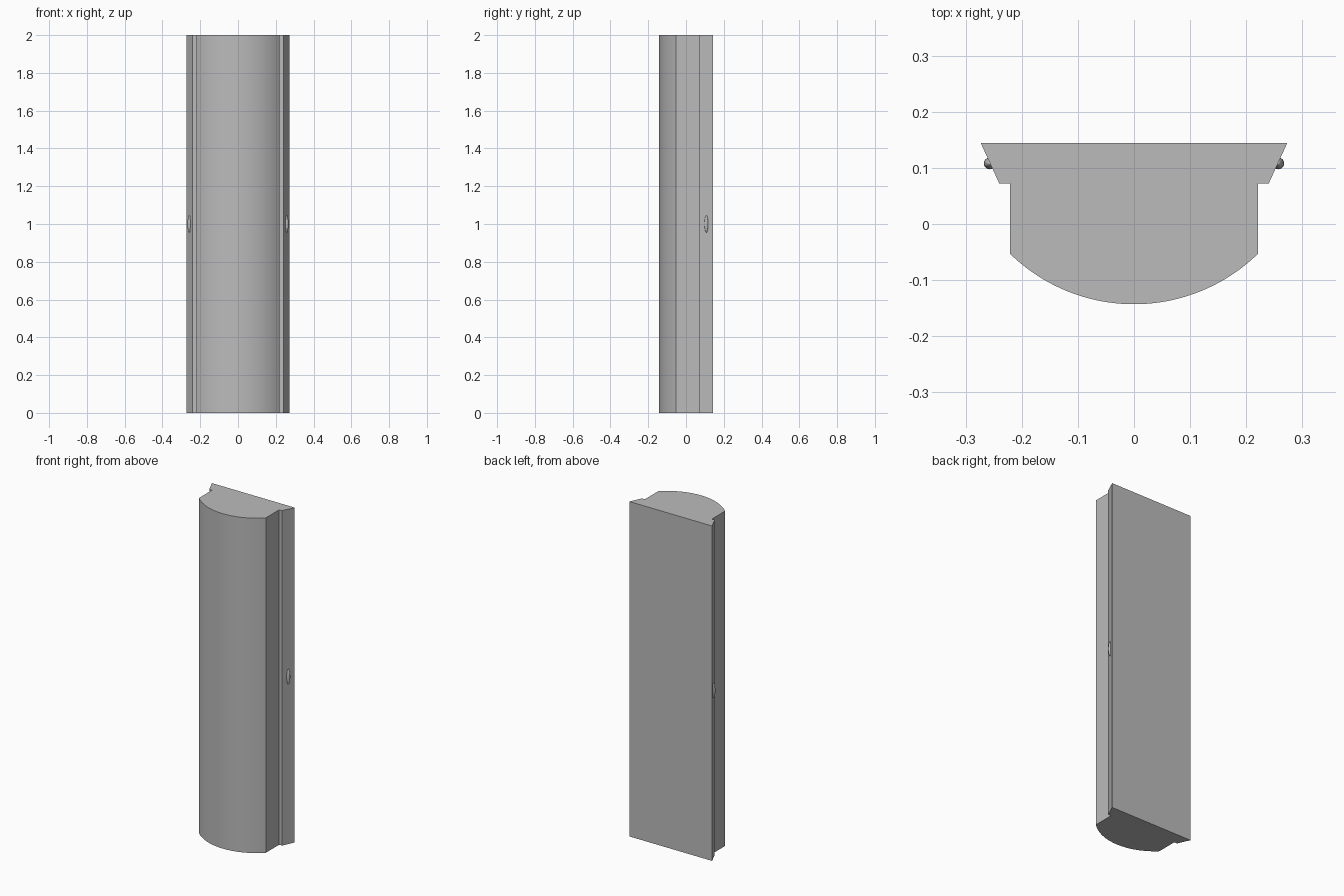
import bpy, bmesh, math

cube = bpy.data.objects.get("Cube")
if cube:
    bpy.data.objects.remove(cube, do_unlink=True)

HEIGHT = 2.0
HALF_WIDTH, SHOULDER_Y, FRONT_Y = 0.221, -0.053, -0.143

grey = bpy.data.materials.new("plain grey")
grey.use_nodes = True
colour = (0.5, 0.5, 0.5, 1)
grey.diffuse_color = colour
grey.node_tree.nodes["Principled BSDF"].inputs["Base Color"].default_value = colour


def finish(obj):
    obj.data.materials.append(grey)
    bpy.ops.object.select_all(action="DESELECT")
    obj.select_set(True)
    bpy.context.view_layer.objects.active = obj
    bpy.ops.object.shade_smooth_by_angle(angle=math.radians(30))


# Cross-section: dovetail back, straight sides, bowed front
sag = SHOULDER_Y - FRONT_Y
radius = (HALF_WIDTH ** 2 + sag ** 2) / (2 * sag)
sweep = math.asin(HALF_WIDTH / radius)
side = [(0.273, 0.144), (0.24, 0.072), (HALF_WIDTH, 0.072)]
steps = 40
bow = []
for i in range(steps + 1):
    a = sweep * (1 - 2 * i / steps)
    bow.append((radius * math.sin(a), FRONT_Y + radius * (1 - math.cos(a))))
profile = side + bow + [(-x, y) for x, y in reversed(side)]

# Extruded body
bm = bmesh.new()
base = bm.faces.new([bm.verts.new((x, y, 0)) for x, y in profile])
top = bmesh.ops.extrude_face_region(bm, geom=[base])["geom"]
bmesh.ops.translate(bm, vec=(0, 0, HEIGHT),
                    verts=[v for v in top if isinstance(v, bmesh.types.BMVert)])
bmesh.ops.recalc_face_normals(bm, faces=bm.faces)
mesh = bpy.data.meshes.new("body")
bm.to_mesh(mesh)
bm.free()
body = bpy.data.objects.new("body", mesh)
bpy.context.collection.objects.link(body)
finish(body)

# Small elongated catches on the slanted edges
for name, s in (("left_catch", 1), ("right_catch", -1)):
    bpy.ops.mesh.primitive_uv_sphere_add(segments=24, ring_count=16, radius=1,
                                         location=(s * 0.257, 0.108, HEIGHT / 2))
    catch = bpy.context.object
    catch.name = name
    catch.scale = (0.0105, 0.0105, 0.045)
    finish(catch)
